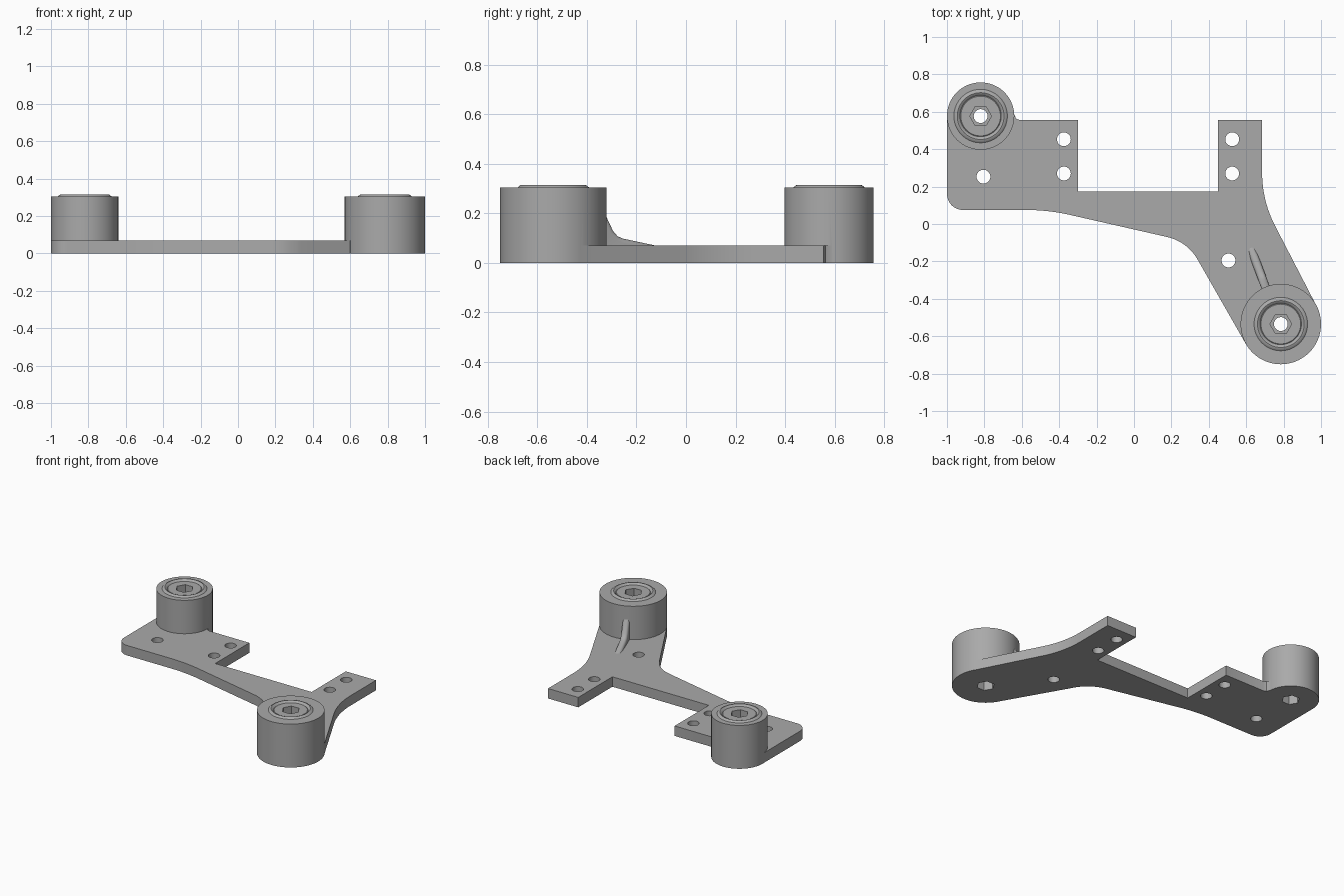
import bpy, bmesh, math
from mathutils import Vector
from mathutils.geometry import interpolate_bezier

cube = bpy.data.objects.get("Cube")
if cube:
    bpy.data.objects.remove(cube)

grey = bpy.data.materials.new("grey plastic")
grey.use_nodes = True
grey.diffuse_color = (0.4, 0.4, 0.4, 1)
grey.node_tree.nodes["Principled BSDF"].inputs["Base Color"].default_value = (0.4, 0.4, 0.4, 1)

THICK, TOP = 0.07, 0.305
BOSSES = [(-0.82, 0.577, 0.18), (0.785, -0.535, 0.215)]
HOLES = [(-0.805, 0.253), (-0.375, 0.453), (-0.375, 0.27),
         (0.525, 0.453), (0.525, 0.27), (0.505, -0.195)]
HOLE_R, HEX_R, HEX_DEPTH = 0.037, 0.058, 0.1


def finish(name, bm):
    bmesh.ops.recalc_face_normals(bm, faces=bm.faces)
    mesh = bpy.data.meshes.new(name)
    bm.to_mesh(mesh)
    bm.free()
    mesh.materials.append(grey)
    obj = bpy.data.objects.new(name, mesh)
    bpy.context.collection.objects.link(obj)
    return obj


def prism(name, points, offset):
    """Extrude a closed planar polygon along an offset."""
    bm = bmesh.new()
    face = bm.faces.new([bm.verts.new(p) for p in points])
    new = bmesh.ops.extrude_face_region(bm, geom=[face])["geom"]
    bmesh.ops.translate(bm, vec=offset, verts=[v for v in new if isinstance(v, bmesh.types.BMVert)])
    return finish(name, bm)


def column(name, x, y, r, z0, z1, sides):
    ring = [(x + r * math.cos(math.tau * i / sides), y + r * math.sin(math.tau * i / sides), z0)
            for i in range(sides)]
    return prism(name, ring, (0, 0, z1 - z0))


def lathe(name, x, y, profile, sides=72):
    bm = bmesh.new()
    verts = [bm.verts.new((x + r, y, z)) for r, z in profile]
    edges = [bm.edges.new(pair) for pair in zip(verts, verts[1:])]
    bmesh.ops.spin(bm, geom=verts + edges, cent=(x, y, 0), axis=(0, 0, 1),
                   angle=math.tau, steps=sides)
    bmesh.ops.remove_doubles(bm, verts=bm.verts, dist=0.0001)
    return finish(name, bm)


def apply_modifier(obj, mod):
    bpy.context.view_layer.objects.active = obj
    bpy.ops.object.modifier_apply(modifier=mod.name)


def boolean(obj, other, operation):
    mod = obj.modifiers.new("boolean", "BOOLEAN")
    mod.operation, mod.object, mod.solver = operation, other, "EXACT"
    apply_modifier(obj, mod)
    bpy.data.objects.remove(other)


def rounded(corners):
    """Round each corner (x, y, tangent length) with an arc."""
    out = []
    for i, (x, y, t) in enumerate(corners):
        p = Vector((x, y, 0))
        if not t:
            out.append(p)
            continue
        a = (Vector((*corners[i - 1][:2], 0)) - p).normalized()
        b = (Vector((*corners[(i + 1) % len(corners)][:2], 0)) - p).normalized()
        turn = math.pi - a.angle(b)
        k = 1 - 4 / 3 * math.tan(turn / 4) / math.tan(turn / 2)
        out += interpolate_bezier(p + a * t, p + a * t * k, p + b * t * k, p + b * t, 14)
    return out


# Bracket plate with filleted outline, running in under both bosses
plate = prism("bracket_plate", rounded([
    (-0.9995, 0.577, 0), (-0.9995, 0.075, 0.085), (-0.458, 0.075, 0.12),
    (0.285, -0.094, 0.11), (0.6, -0.645, 0), (0.785, -0.535, 0),
    (0.968, -0.423, 0), (0.685, 0.124, 0.15), (0.685, 0.555, 0),
    (0.45, 0.555, 0), (0.45, 0.175, 0), (-0.3, 0.175, 0), (-0.3, 0.555, 0),
    (-0.61, 0.555, 0), (-0.63, 0.563, 0), (-0.642, 0.59, 0), (-0.82, 0.577, 0),
]), (0, 0, THICK))

# Bosses with a raised ring on the top face
for x, y, r in BOSSES:
    boss = lathe("boss", x, y, [
        (0, 0), (r, 0), (r, TOP), (0.143, TOP), (0.134, TOP + 0.008), (0.125, TOP + 0.01),
        (0.118, TOP + 0.007), (0.11, TOP - 0.003), (0.106, TOP), (0, TOP)])
    boolean(plate, boss, "UNION")

# Bores with hexagonal pockets at both ends
for x, y, r in BOSSES:
    boolean(plate, column("bore", x, y, HOLE_R, -0.1, 0.5, 32), "DIFFERENCE")
    boolean(plate, column("pocket", x, y, HEX_R, -0.1, HEX_DEPTH, 6), "DIFFERENCE")
    boolean(plate, column("pocket", x, y, HEX_R, TOP - HEX_DEPTH, 0.5, 6), "DIFFERENCE")

# Screw holes
for x, y in HOLES:
    boolean(plate, column("screw_hole", x, y, HOLE_R, -0.1, 0.2, 32), "DIFFERENCE")

# Rounded rib bracing the larger boss
start = Vector((0.62, -0.115, 0))
along = Vector((0.35, -0.937, 0))
across = Vector((0.937, 0.35, 0)) * 0.046
side = [(0, 0.03), (0, 0.068), (0.15, 0.098), (0.175, 0.108), (0.195, 0.13),
        (0.225, 0.19), (0.25, 0.235), (0.29, 0.24), (0.29, 0.03)]
rib = prism("support_rib", [start + along * t - across / 2 + Vector((0, 0, z)) for t, z in side], across)
bevel = rib.modifiers.new("round", "BEVEL")
bevel.width, bevel.segments, bevel.limit_method = 0.018, 4, "ANGLE"
bevel.angle_limit = math.radians(60)
apply_modifier(rib, bevel)

for obj in (plate, rib):
    bpy.ops.object.select_all(action="DESELECT")
    obj.select_set(True)
    bpy.context.view_layer.objects.active = obj
    bpy.ops.object.shade_smooth_by_angle(angle=math.radians(30))
